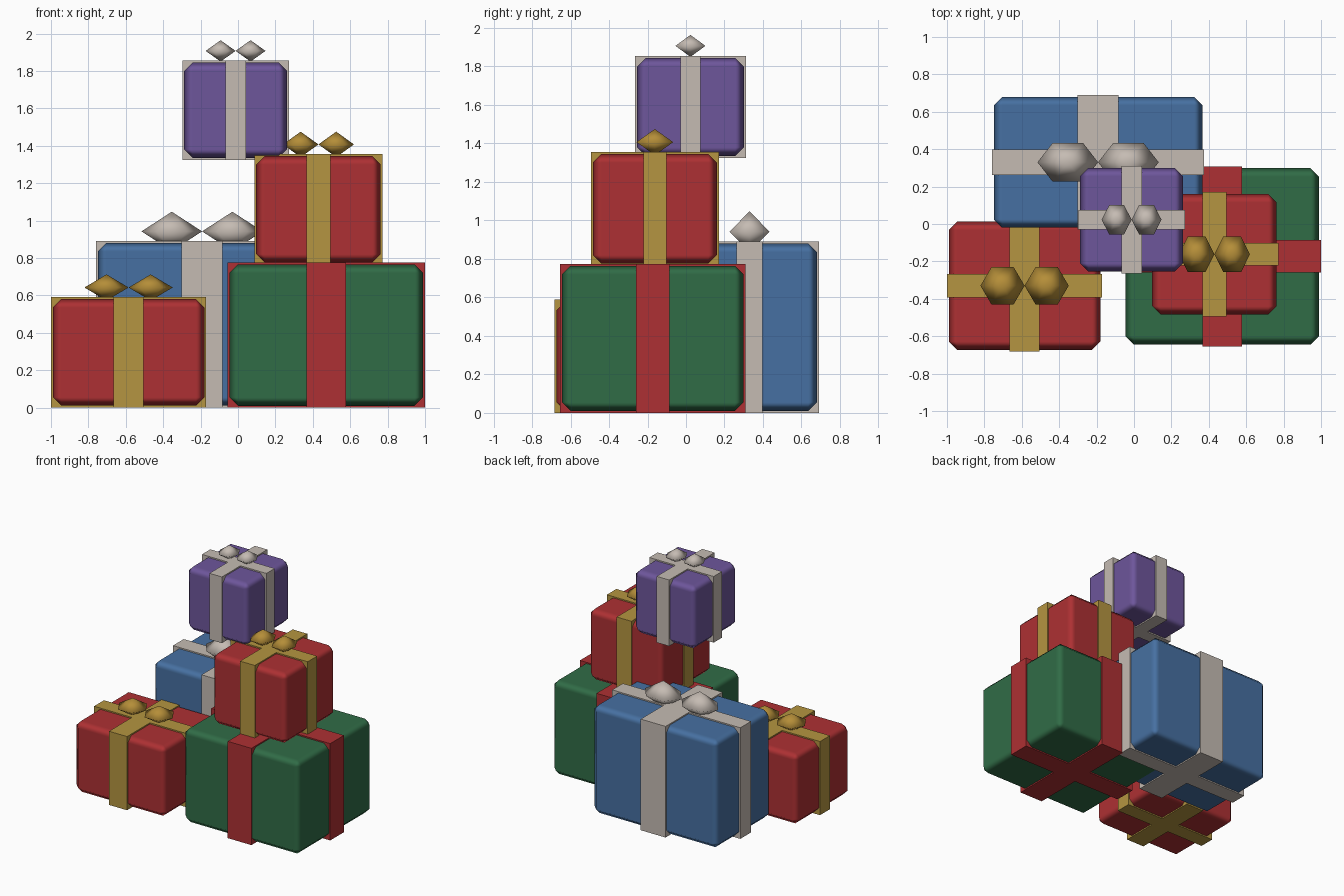
import bpy
from mathutils import Vector

old = bpy.data.objects.get("Cube")
if old:
    bpy.data.objects.remove(old, do_unlink=True)


def material(name, rgb):
    m = bpy.data.materials.new(name)
    m.use_nodes = True
    m.diffuse_color = (*rgb, 1)
    bsdf = m.node_tree.nodes["Principled BSDF"]
    bsdf.inputs["Base Color"].default_value = (*rgb, 1)
    bsdf.inputs["Roughness"].default_value = 0.6
    return m


RED = material("red", (0.42, 0.030, 0.033))
GREEN = material("green", (0.030, 0.150, 0.062))
BLUE = material("blue", (0.062, 0.163, 0.36))
PURPLE = material("purple", (0.155, 0.093, 0.33))
GOLD = material("ribbon gold", (0.46, 0.30, 0.052))
BOW_GOLD = material("bow gold", (0.46, 0.27, 0.04))
SILVER = material("silver", (0.56, 0.50, 0.45))


def block(name, centre, size, mat, bevel=0):
    bpy.ops.mesh.primitive_cube_add(size=1, location=centre)
    ob = bpy.context.object
    ob.name = name
    ob.data.transform(ob.matrix_basis.to_3x3().to_4x4())
    for v in ob.data.vertices:
        v.co *= Vector(size)
    ob.data.materials.append(mat)
    if bevel:
        bpy.ops.object.shade_smooth()
        mod = ob.modifiers.new("soft edges", "BEVEL")
        mod.width = bevel
        mod.segments = 1
        mod.harden_normals = True
    return ob


def bow_loop(name, centre, radii, mat):
    """Six-sided double cone with soft shading."""
    bpy.ops.mesh.primitive_cone_add(vertices=6, radius1=1, radius2=0, depth=1,
                                    end_fill_type="NOTHING", location=centre)
    ob = bpy.context.object
    ob.name = name
    for v in ob.data.vertices:
        x, y, z = v.co
        v.co = (y * radii[0], x * radii[1], (z + 0.5) * radii[2])
    ob.data.flip_normals()
    mirror = ob.modifiers.new("lower half", "MIRROR")
    mirror.use_axis = (False, False, True)
    ob.data.materials.append(mat)
    bpy.ops.object.shade_smooth()


def present(name, centre, size, bands, wrap, ribbon, bow=None):
    """Wrapped box, two crossing ribbon bands and an optional bow on top."""
    c, s = Vector(centre), Vector(size)
    block(name + "_box", c, s - Vector((0.02,) * 3), wrap, 0.045)
    block(name + "_ribbon_front_to_back", c, (bands[0], s.y, s.z), ribbon)
    block(name + "_ribbon_side_to_side", c, (s.x, bands[1], s.z), ribbon)
    if bow:
        radii, mat = bow
        for side, sign in (("left", 1), ("right", -1)):
            at = c + Vector((sign * radii[0], 0, s.z / 2 + 0.052))
            bow_loop(f"{name}_bow_{side}", at, radii, mat)


present("green_present", (0.472, -0.173, 0.387), (1.055, 0.963, 0.775),
        (0.21, 0.175), GREEN, RED)
present("blue_present", (-0.192, 0.33, 0.445), (1.135, 0.72, 0.89),
        (0.22, 0.135), BLUE, SILVER, ((0.162, 0.12, 0.105), SILVER))
present("low_red_present", (-0.585, -0.33, 0.295), (0.83, 0.705, 0.59),
        (0.16, 0.125), RED, GOLD, ((0.118, 0.116, 0.07), BOW_GOLD))
present("high_red_present", (0.43, -0.162, 1.06), (0.685, 0.665, 0.59),
        (0.13, 0.12), RED, GOLD, ((0.095, 0.11, 0.068), BOW_GOLD))
present("purple_present", (-0.013, 0.023, 1.59), (0.57, 0.575, 0.53),
        (0.11, 0.105), PURPLE, SILVER, ((0.08, 0.09, 0.057), SILVER))
